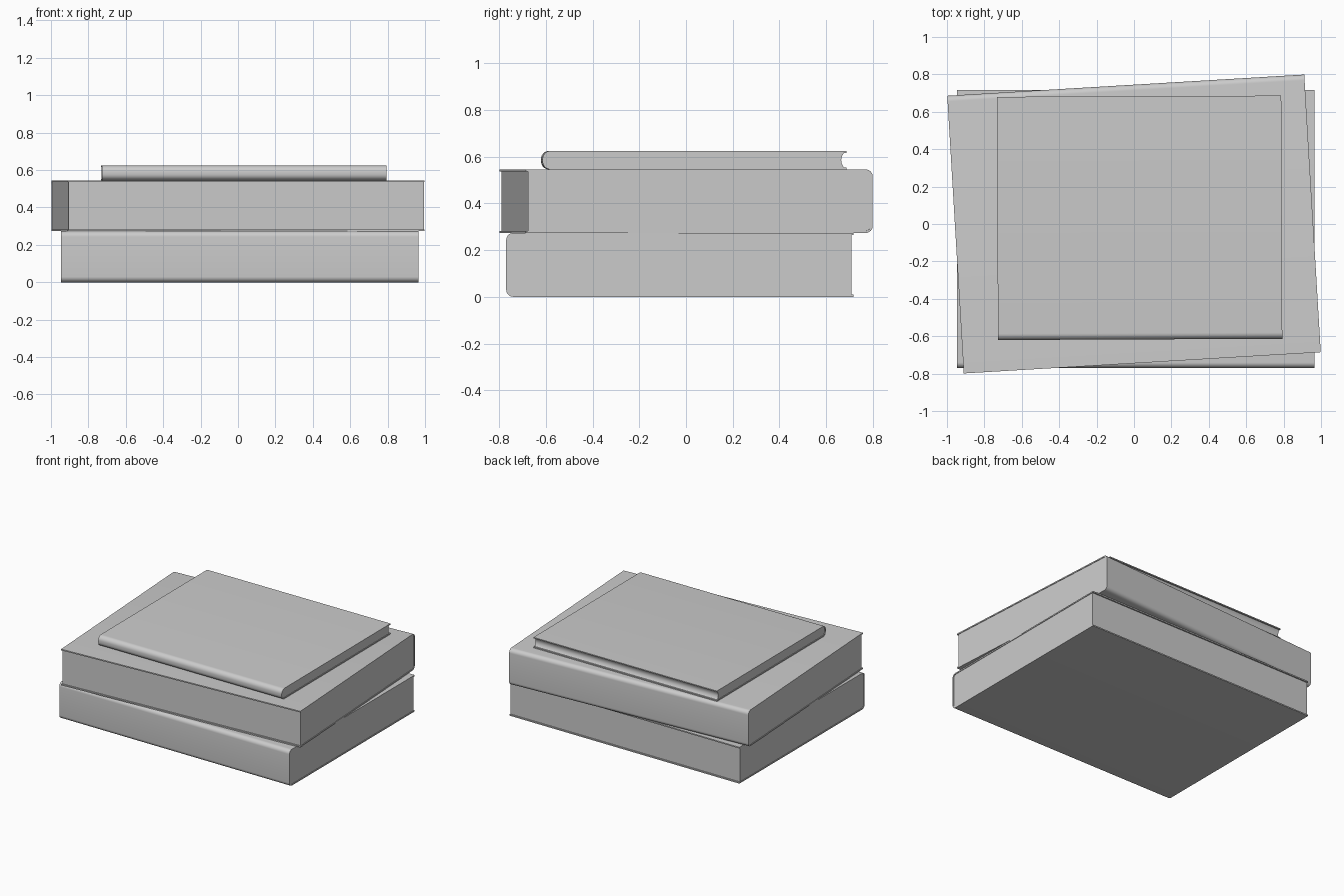
import bpy, bmesh
from math import sin, cos, pi, radians

if "Cube" in bpy.data.objects:
    bpy.data.objects.remove(bpy.data.objects["Cube"])


def side_profile(depth, height, radius, inset, fore):
    """Points (y, z) from top fore-edge round the spine to bottom fore-edge."""
    y0, top, bot = -depth / 2 + inset, height - inset, inset
    r = max(radius - inset, 0.002)
    pts = [(fore, top)]
    for zc, start in ((top - r, pi / 2), (bot + r, pi)):
        for i in range(9):
            a = start + i / 8 * pi / 2
            pts.append((y0 + r + r * cos(a), zc + r * sin(a)))
    return pts + [(fore, bot)]


def make_object(name, bm, location, angle):
    bmesh.ops.remove_doubles(bm, verts=bm.verts, dist=1e-5)
    bmesh.ops.recalc_face_normals(bm, faces=bm.faces)
    mesh = bpy.data.meshes.new(name)
    bm.to_mesh(mesh)
    bm.free()
    ob = bpy.data.objects.new(name, mesh)
    bpy.context.collection.objects.link(ob)
    ob.location = location
    ob.rotation_euler.z = radians(angle)
    bpy.ops.object.select_all(action='DESELECT')
    ob.select_set(True)
    bpy.context.view_layer.objects.active = ob
    bpy.ops.object.shade_smooth_by_angle(angle=radians(35))


def extrude_along_x(bm, faces, width):
    geo = bmesh.ops.extrude_face_region(bm, geom=faces)["geom"]
    verts = [v for v in geo if isinstance(v, bmesh.types.BMVert)]
    bmesh.ops.translate(bm, verts=verts, vec=(width, 0, 0))


def book(name, width, depth, height, radius, thick, hollow, location, angle):
    # wrap-around cover: a strip between outer and inner profile, extruded
    bm = bmesh.new()
    rows = [[bm.verts.new((-width / 2, y, z)) for y, z in
             side_profile(depth, height, radius, inset, depth / 2)]
            for inset in (0, thick)]
    outer, inner = rows
    faces = [bm.faces.new((outer[i], outer[i + 1], inner[i + 1], inner[i]))
             for i in range(len(outer) - 1)]
    extrude_along_x(bm, faces, width)
    make_object(name + "_cover", bm, location, angle)

    # page block, with an optionally hollowed fore-edge
    bm = bmesh.new()
    fore, inset = depth / 2 - 0.010, 0.004
    pts = side_profile(depth, height, radius, thick, fore)
    if hollow:
        h = height / 2 - thick
        for i in range(1, 10):
            t = -1 + i / 5
            pts.append((fore - hollow * (1 - t * t), height / 2 + t * h))
    face = bm.faces.new([bm.verts.new((-width / 2 + inset, y, z)) for y, z in pts])
    extrude_along_x(bm, [face], width - 2 * inset)
    make_object(name + "_pages", bm, location, angle)


# stack: the middle book is turned round so its spine faces the back
book("bottom_book", 1.912, 1.487, 0.273, 0.03, 0.009, 0, (0.01, -0.026, 0), 0)
book("middle_book", 1.912, 1.487, 0.272, 0.03, 0.009, 0, (0, 0, 0.273), 183.4)
book("top_book", 1.52, 1.30, 0.079, 0.034, 0.008, 0.012, (0.03, 0.033, 0.545), 0.25)
